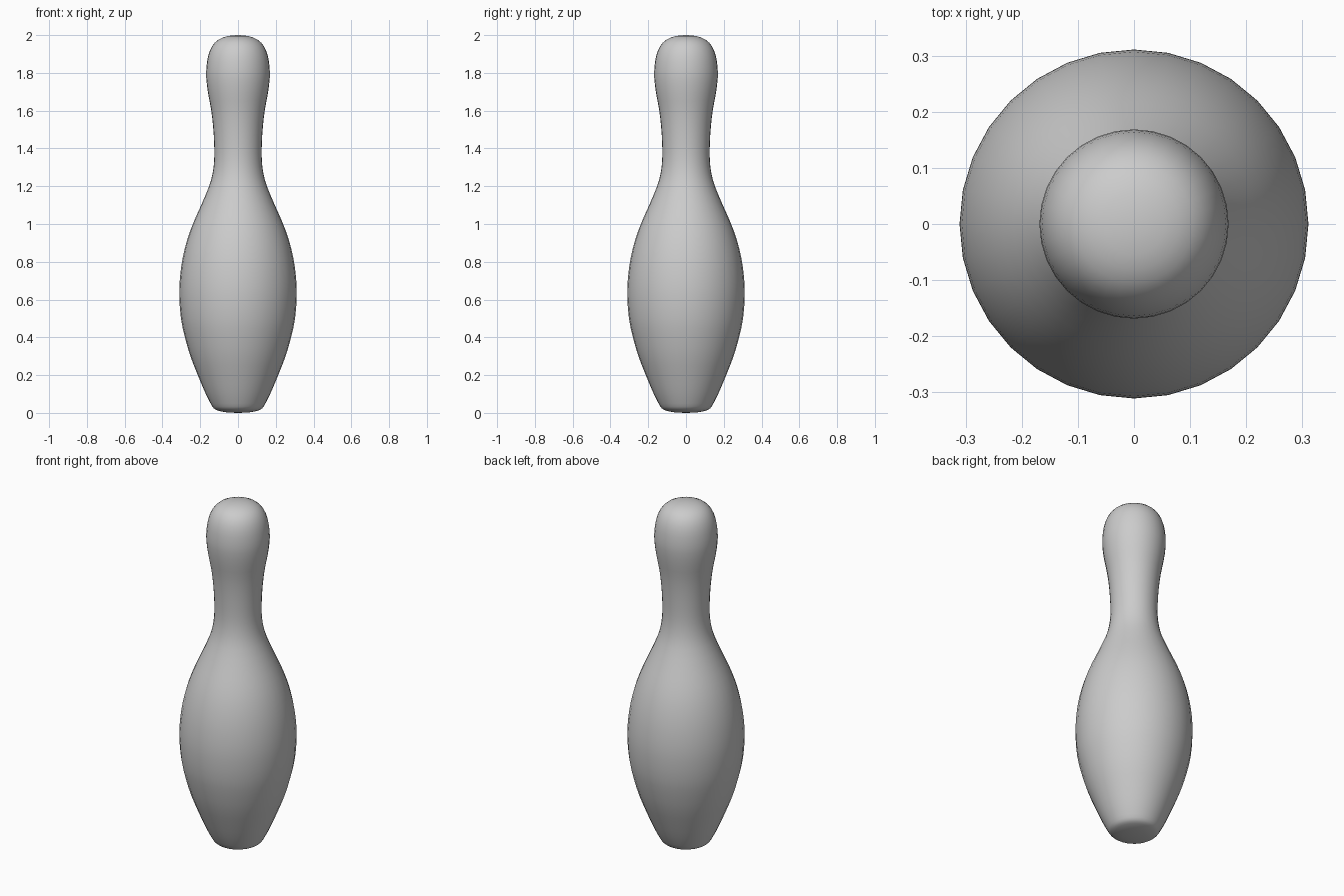
import bpy, bmesh, math

if "Cube" in bpy.data.objects:
    bpy.data.objects.remove(bpy.data.objects["Cube"])

SIDES = 32
# (radius, height) silhouette from base to crown
PROFILE = [(0.0, 0.0), (0.06, 0.003), (0.105, 0.012), (0.128, 0.024), (0.145, 0.05),
           (0.175, 0.11), (0.213, 0.2), (0.252, 0.3), (0.281, 0.4), (0.302, 0.5),
           (0.311, 0.62), (0.307, 0.72), (0.293, 0.82), (0.268, 0.92), (0.235, 1.01),
           (0.195, 1.1), (0.153, 1.2), (0.134, 1.27), (0.126, 1.34), (0.126, 1.42),
           (0.132, 1.52), (0.143, 1.61), (0.158, 1.69), (0.168, 1.77), (0.167, 1.83),
           (0.158, 1.89), (0.138, 1.94), (0.105, 1.975), (0.055, 1.995), (0.0, 2.0)]


def smooth_path(pts, steps):
    """Catmull-Rom interpolation through the profile points."""
    out = []
    for i in range(len(pts) - 1):
        a, b = pts[max(i - 1, 0)], pts[i]
        c, d = pts[i + 1], pts[min(i + 2, len(pts) - 1)]
        for s in range(steps):
            t = s / steps
            out.append(tuple(0.5 * (2 * q + (r - p) * t + (2 * p - 5 * q + 4 * r - u) * t * t
                                    + (3 * q - p - 3 * r + u) * t ** 3)
                             for p, q, r, u in zip(a, b, c, d)))
    return out + [pts[-1]]


# Lathe the silhouette into the pin body
bm = bmesh.new()
path = smooth_path(PROFILE, 2)
verts = [bm.verts.new((r, 0, z)) for r, z in path]
edges = [bm.edges.new(pair) for pair in zip(verts, verts[1:])]
bmesh.ops.spin(bm, geom=verts + edges, cent=(0, 0, 0), axis=(0, 0, 1),
               angle=math.tau, steps=SIDES, use_duplicate=False)
bmesh.ops.remove_doubles(bm, verts=bm.verts, dist=0.0005)
bmesh.ops.recalc_face_normals(bm, faces=bm.faces)
for f in bm.faces:
    f.smooth = True
mesh = bpy.data.meshes.new("bowling_pin")
bm.to_mesh(mesh)
bm.free()

# Plain grey finish
grey = bpy.data.materials.new("plain grey")
grey.diffuse_color = (0.6, 0.6, 0.6, 1)
grey.use_nodes = True
grey.node_tree.nodes["Principled BSDF"].inputs["Base Color"].default_value = grey.diffuse_color
mesh.materials.append(grey)
pin = bpy.data.objects.new("bowling_pin", mesh)
bpy.context.collection.objects.link(pin)
